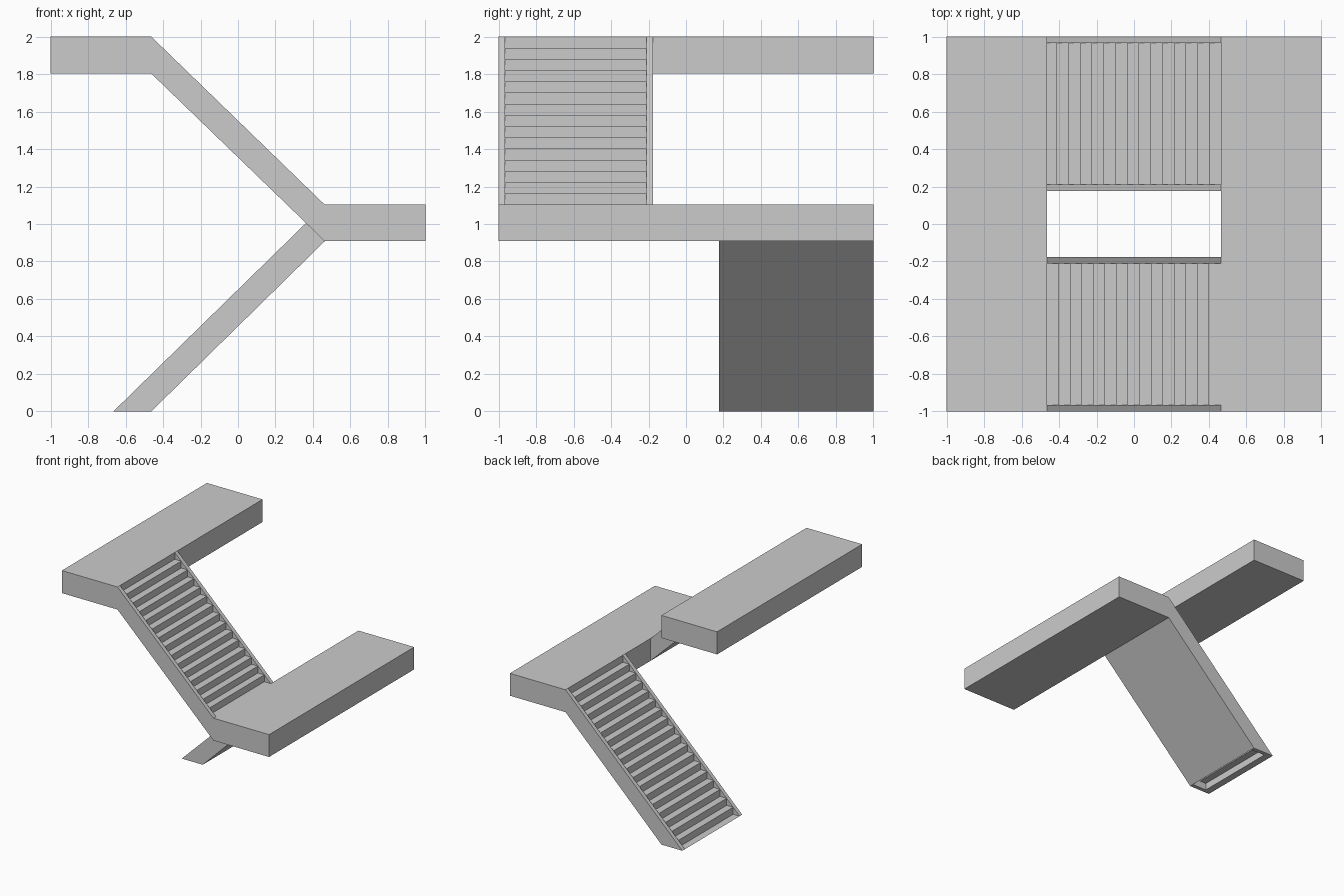
import bpy, bmesh

if "Cube" in bpy.data.objects:
    bpy.data.objects.remove(bpy.data.objects["Cube"])

RAIL = 0.035    # stringer thickness
XI = 0.463      # inner edge of both landings


def finish(name, bm):
    mesh = bpy.data.meshes.new(name)
    bm.to_mesh(mesh)
    bm.free()
    obj = bpy.data.objects.new(name, mesh)
    bpy.context.collection.objects.link(obj)


def prism(name, profile, y0, y1):
    """Solid: an (x, z) outline extruded along y."""
    bm = bmesh.new()
    face = bm.faces.new([bm.verts.new((x, y0, z)) for x, z in profile])
    ext = bmesh.ops.extrude_face_region(bm, geom=[face])["geom"]
    moved = [v for v in ext if isinstance(v, bmesh.types.BMVert)]
    bmesh.ops.translate(bm, vec=(0, y1 - y0, 0), verts=moved)
    bmesh.ops.recalc_face_normals(bm, faces=bm.faces)
    finish(name, bm)


def sheet(name, path, y0, y1, up):
    """Open strip: an (x, z) polyline swept along y, facing up or down."""
    bm = bmesh.new()
    rows = [(bm.verts.new((x, y0, z)), bm.verts.new((x, y1, z))) for x, z in path]
    for (a, b), (c, d) in zip(rows, rows[1:]):
        bm.faces.new((a, b, d, c))
    bm.normal_update()
    if (sum(f.normal.z for f in bm.faces) > 0) != up:
        bmesh.ops.reverse_faces(bm, faces=bm.faces)
    finish(name, bm)


def flight(name, low, high, soffit_low, soffit_high, y0, y1, count):
    # Two side stringers
    outline = [low, high, soffit_high, soffit_low]
    prism(name + "_stringer_front", outline, y0, y0 + RAIL)
    prism(name + "_stringer_back", outline, y1 - RAIL, y1)
    # Folded treads and risers with their nosings on the stringer line
    dx, dz = (high[0] - low[0]) / count, (high[1] - low[1]) / count
    path = [low]
    for i in range(count):
        x, z = low[0] + (i + 1) * dx, low[1] + i * dz
        path += [(x, z), (x, z + dz)]
    sheet(name + "_steps", path, y0 + RAIL, y1 - RAIL, True)
    # Sloping underside
    sheet(name + "_soffit", [soffit_low, soffit_high], y0 + RAIL, y1 - RAIL, False)


def landing(name, x0, x1, z0, z1):
    prism(name, [(x0, z0), (x1, z0), (x1, z1), (x0, z1)], -1, 1)


# Landings
landing("upper_landing", -1, -XI, 1.803, 2.0)
landing("middle_landing", XI, 1, 0.908, 1.103)

# Flights
flight("upper_flight", (XI, 1.103), (-XI, 2.0), (XI, 0.908), (-XI, 1.803),
       -1, -0.175, 15)
flight("lower_flight", (-0.665, 0.0), (XI, 1.103), (-XI, 0.0), (XI, 0.908),
       0.175, 1, 18)
